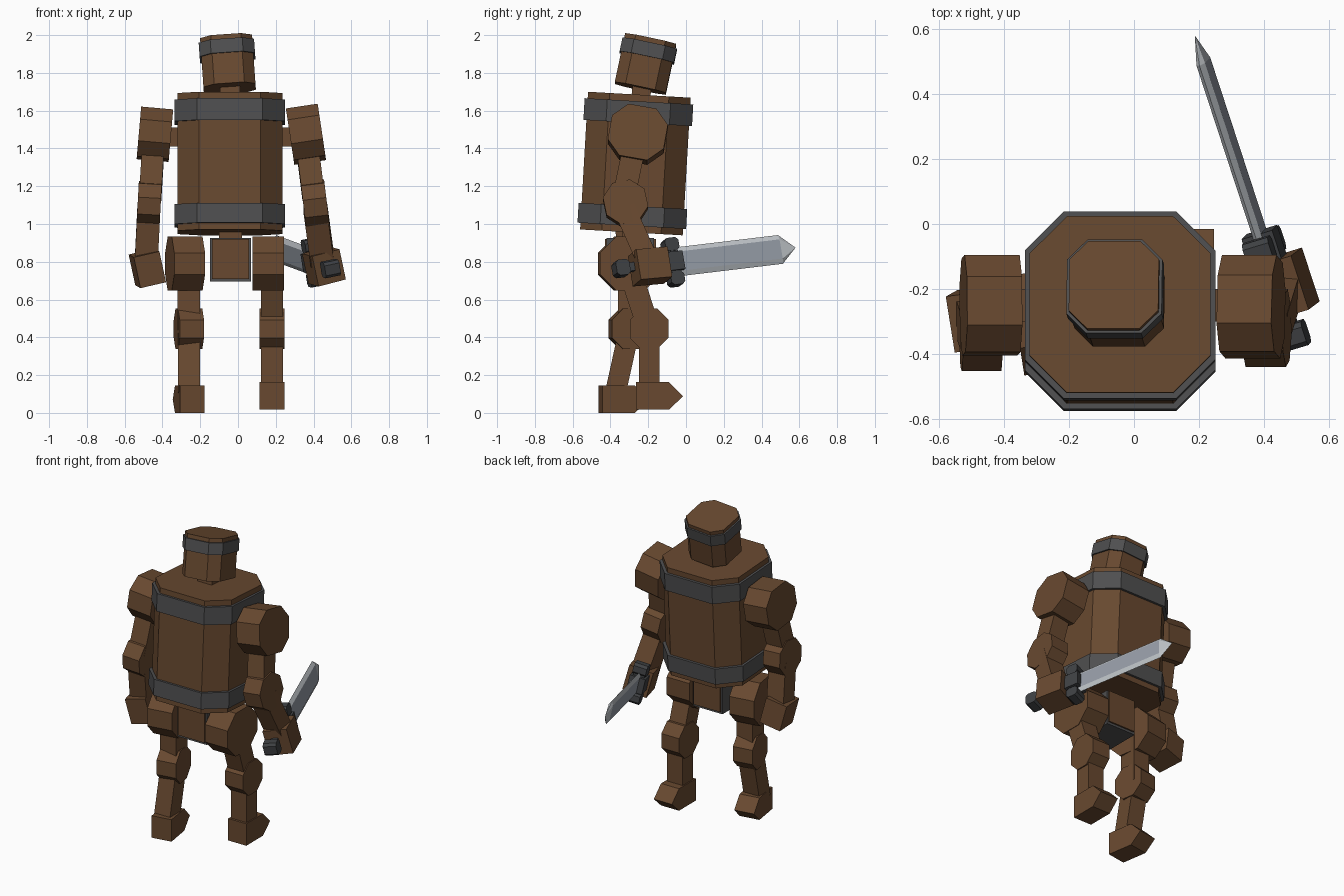
import bpy, bmesh
from math import radians
from mathutils import Matrix, Vector, Euler

if "Cube" in bpy.data.objects:
    bpy.data.objects.remove(bpy.data.objects["Cube"])


def material(name, rgb):
    m = bpy.data.materials.new(name)
    m.diffuse_color = (*rgb, 1)
    m.use_nodes = True
    m.node_tree.nodes["Principled BSDF"].inputs["Base Color"].default_value = m.diffuse_color
    return m


WOOD = material("brown wood", (0.138, 0.066, 0.029))
IRON = material("grey iron", (0.078, 0.078, 0.080))
DARK = material("dark iron", (0.050, 0.053, 0.057))
STEEL = material("blade steel", (0.30, 0.33, 0.38))
EDGE = material("bright blade edge", (0.52, 0.55, 0.58))


def pose(loc, rot=(0, 0, 0)):
    return Matrix.Translation(loc) @ Euler([radians(a) for a in rot]).to_matrix().to_4x4()


def finish(name, bm, mats, matrix):
    bmesh.ops.recalc_face_normals(bm, faces=bm.faces)
    me = bpy.data.meshes.new(name)
    bm.to_mesh(me)
    bm.free()
    for m in mats:
        me.materials.append(m)
    ob = bpy.data.objects.new(name, me)
    ob.matrix_world = matrix
    bpy.context.collection.objects.link(ob)
    return ob


def prism(name, profile, axis, lo, hi, mat, matrix):
    """Extrude a 2D profile along x (profile in yz) or z (profile in xy)."""
    bm = bmesh.new()

    def put(p, h):
        return (h, *p) if axis == "x" else (*p, h)
    a = [bm.verts.new(put(p, lo)) for p in profile]
    b = [bm.verts.new(put(p, hi)) for p in profile]
    bm.faces.new(a)
    bm.faces.new(b)
    n = len(a)
    for i in range(n):
        bm.faces.new((a[i], a[(i + 1) % n], b[(i + 1) % n], b[i]))
    return finish(name, bm, [mat], matrix)


def octagon(w, h, c):
    """Rectangle of half sizes w, h with corners cut by c."""
    return [(w, c - h), (w, h - c), (w - c, h), (c - w, h),
            (-w, h - c), (-w, c - h), (c - w, -h), (w - c, -h)]


def box(name, size, mat, matrix):
    x, y, z = (s / 2 for s in size)
    return prism(name, [(-x, -y), (x, -y), (x, y), (-x, y)], "z", -z, z, mat, matrix)


def disc(name, width, h, d, c, loc, rot=(0, 0, 0)):
    """Chamfered joint block whose axis runs sideways."""
    return prism(name, octagon(d / 2, h / 2, c), "x", -width / 2, width / 2, WOOD, pose(loc, rot))


def bar(name, a, b, w, d):
    """Square beam between two points."""
    a, b = Vector(a), Vector(b)
    z = (b - a).normalized()
    y = z.cross(Vector((1, 0, 0))).normalized()
    x = y.cross(z)
    rot = Matrix((x, y, z)).transposed().to_4x4()
    return box(name, (w, d, (b - a).length), WOOD, Matrix.Translation((a + b) / 2) @ rot)


# Barrel torso with two iron hoops
torso = pose((-0.043, -0.268, 1.32), (-3.3, 0, 0))
prism("torso", octagon(0.278, 0.272, 0.115), "z", -0.365, 0.365, WOOD, torso)
for nm, lo, hi in (("upper_hoop", 0.215, 0.33), ("lower_hoop", -0.33, -0.225)):
    prism(nm, octagon(0.293, 0.288, 0.12), "z", lo, hi, IRON, torso)

# Head, hoop and neck
head = pose((-0.053, -0.215, 1.845), (-12, -4, 0))
prism("head", octagon(0.138, 0.138, 0.058), "z", -0.13, 0.135, WOOD, head)
prism("head_hoop", octagon(0.147, 0.147, 0.062), "z", 0.035, 0.11, IRON, head)
box("neck", (0.105, 0.10, 0.12), WOOD, pose((-0.043, -0.235, 1.71), (-6, 0, 0)))

# Shoulder axle
box("shoulder_axle", (0.66, 0.10, 0.10), WOOD, pose((-0.045, -0.25, 1.46)))

# Right arm, holding the sword
disc("right_shoulder", 0.17, 0.28, 0.30, 0.075, (0.36, -0.255, 1.475), (-10, -8.5, 0))
bar("right_upper_arm", (0.37, -0.28, 1.38), (0.40, -0.33, 1.14), 0.118, 0.12)
disc("right_elbow", 0.125, 0.225, 0.225, 0.065, (0.408, -0.32, 1.11), (12, -7, 0))
bar("right_forearm", (0.41, -0.325, 1.08), (0.448, -0.20, 0.80), 0.125, 0.115)
box("right_hand", (0.155, 0.175, 0.165), WOOD, pose((0.455, -0.19, 0.775), (5, -14, 17)))

# Left arm, hanging
disc("left_shoulder", 0.17, 0.265, 0.30, 0.075, (-0.44, -0.25, 1.475), (-6, 5, 0))
bar("left_upper_arm", (-0.45, -0.28, 1.38), (-0.465, -0.34, 1.14), 0.118, 0.12)
disc("left_elbow", 0.122, 0.22, 0.225, 0.065, (-0.47, -0.335, 1.11), (8, 3, 0))
bar("left_forearm", (-0.472, -0.335, 1.08), (-0.486, -0.29, 0.80), 0.122, 0.115)
box("left_hand", (0.14, 0.175, 0.168), WOOD, pose((-0.48, -0.29, 0.765), (5, -13, 8)))

# Pelvis: iron block with wooden front and back panels
box("pelvis_core", (0.215, 0.25, 0.23), IRON, pose((-0.04, -0.295, 0.81)))
box("pelvis_panels", (0.195, 0.27, 0.21), WOOD, pose((-0.04, -0.295, 0.815)))
box("waist", (0.12, 0.12, 0.10), WOOD, pose((-0.04, -0.28, 0.94)))


def leg(side, x, yaw, knee_y, ankle_y, foot_y, foot_z):
    disc(side + "_hip", 0.165, 0.285, 0.31, 0.085, (x - 0.02, -0.30, 0.79), (0, 0, yaw))
    bar(side + "_thigh", (x, -0.30, 0.76), (x, knee_y, 0.44), 0.118, 0.12)
    disc(side + "_knee", 0.13, 0.215, 0.205, 0.06, (x, knee_y, 0.445), (0, 0, yaw))
    bar(side + "_shin", (x, knee_y, 0.44), (x, ankle_y, 0.10), 0.115, 0.11)
    # Foot with a wedge toe
    prof = [(-0.12, 0), (0.055, 0), (0.13, 0.07), (0.055, 0.145), (-0.12, 0.145)]
    prism(side + "_foot", prof, "x", -0.066, 0.066, WOOD, pose((x, foot_y, foot_z), (0, 0, yaw)))


leg("right", 0.18, 0, -0.195, -0.195, -0.145, 0.018)
leg("left", -0.26, 9, -0.30, -0.375, -0.335, 0.0)

# Sword frame: local y along the blade, z across its width
start, tip = Vector((0.40, -0.07, 0.797)), Vector((0.187, 0.58, 0.875))
f = (tip - start).normalized()
up = Vector((-0.21, 0, 1))
r = f.cross(up).normalized()
u = r.cross(f)
sword = Matrix.Translation(start) @ Matrix((r, f, u)).transposed().to_4x4()
length = (tip - start).length

# Blade with bright bevelled edges and point
bm = bmesh.new()
section = [(0, 0.078), (0.014, 0.052), (0.014, -0.052),
           (0, -0.078), (-0.014, -0.052), (-0.014, 0.052)]
rings = [[bm.verts.new((x, y, z)) for x, z in section] for y in (0.0, length - 0.085)]
point = bm.verts.new((0, length, 0))
bm.faces.new(rings[0])
for i in range(6):
    j = (i + 1) % 6
    side = bm.faces.new((rings[0][i], rings[0][j], rings[1][j], rings[1][i]))
    side.material_index = 0 if i in (1, 4) else 1
    bm.faces.new((rings[1][i], rings[1][j], point)).material_index = 1
finish("blade", bm, [STEEL, EDGE], sword)

# Guard, grip and pommel
box("guard_centre", (0.10, 0.095, 0.10), DARK, sword @ pose((0, 0, 0)))
box("guard_bar", (0.07, 0.055, 0.21), DARK, sword @ pose((0, 0, 0)))
for s, nm in ((1, "guard_top"), (-1, "guard_bottom")):
    prism(nm, octagon(0.038, 0.035, 0.015), "x", -0.042, 0.042, DARK,
          sword @ pose((0, 0, 0.092 * s)))
box("grip", (0.045, 0.28, 0.045), DARK, sword @ pose((0, -0.15, 0)))
prism("pommel", octagon(0.038, 0.042, 0.015), "x", -0.042, 0.042, DARK,
      sword @ pose((0, -0.29, 0)))
